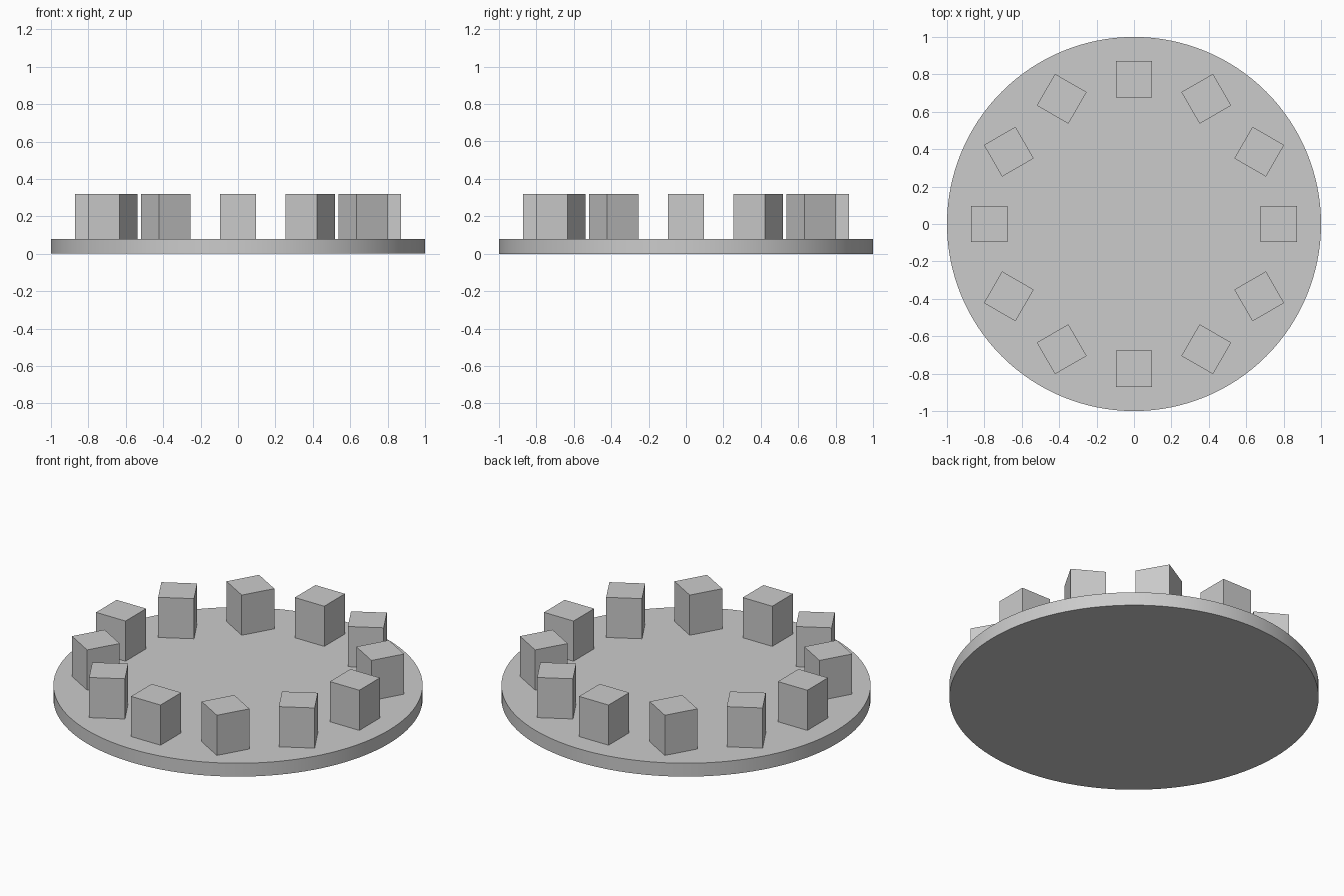
import bpy, math

if "Cube" in bpy.data.objects:
    bpy.data.objects.remove(bpy.data.objects["Cube"])

grey = bpy.data.materials.new("plain grey")
grey.diffuse_color = (0.6, 0.6, 0.6, 1)
grey.use_nodes = True
grey.node_tree.nodes["Principled BSDF"].inputs["Base Color"].default_value = grey.diffuse_color

BASE_H, BLOCK_TOP = 0.08, 0.32
RING_R, BLOCK_W, COUNT = 0.773, 0.195, 12

# Round base plate
bpy.ops.mesh.primitive_cylinder_add(vertices=128, radius=1, depth=BASE_H,
                                    location=(0, 0, BASE_H / 2))
base = bpy.context.object
base.name = "round_base"
base.data.materials.append(grey)
bpy.ops.object.shade_smooth_by_angle(angle=math.radians(30))

# Ring of upright blocks, each turned against its place on the ring
for i in range(COUNT):
    a = 2 * math.pi * i / COUNT
    bpy.ops.mesh.primitive_cube_add(
        size=1, rotation=(0, 0, -a),
        location=(RING_R * math.cos(a), RING_R * math.sin(a), (BASE_H + BLOCK_TOP) / 2))
    block = bpy.context.object
    block.name = f"ring_block_{i + 1}"
    block.scale = (BLOCK_W, BLOCK_W, BLOCK_TOP - BASE_H)
    block.data.materials.append(grey)
